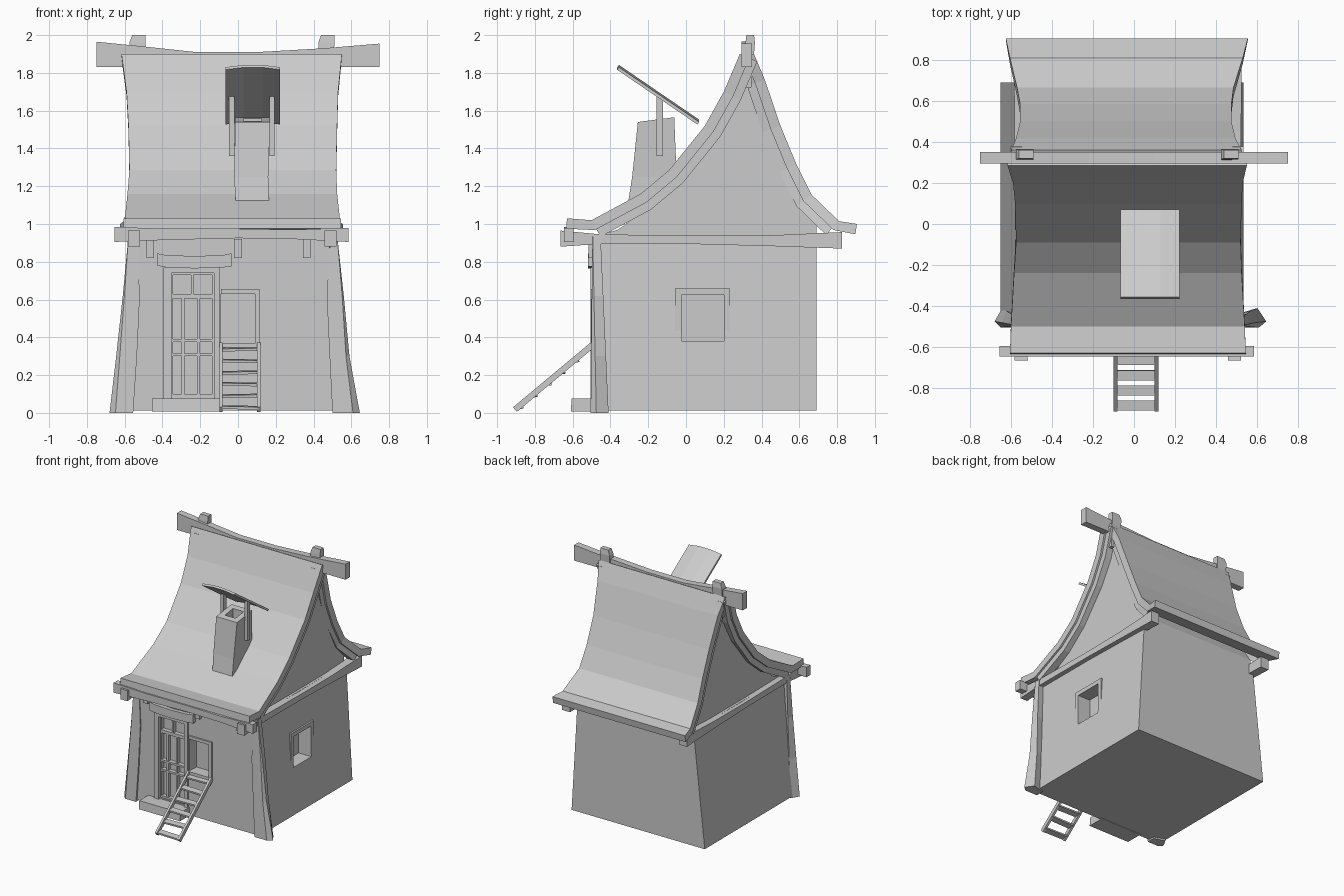
import bpy, bmesh, math
from mathutils import Vector

if "Cube" in bpy.data.objects:
    bpy.data.objects.remove(bpy.data.objects["Cube"])


def loft(name, sections):
    """Closed solid through sections having equal point counts."""
    bm = bmesh.new()
    rings = [[bm.verts.new(p) for p in s] for s in sections]
    n = len(rings[0])
    for a, b in zip(rings, rings[1:]):
        for i in range(n):
            j = (i + 1) % n
            bm.faces.new((a[i], a[j], b[j], b[i]))
    bm.faces.new(rings[0])
    bm.faces.new(rings[-1])
    bmesh.ops.recalc_face_normals(bm, faces=bm.faces)
    me = bpy.data.meshes.new(name)
    bm.to_mesh(me)
    bm.free()
    ob = bpy.data.objects.new(name, me)
    bpy.context.collection.objects.link(ob)
    return ob


def rect(x0, x1, y0, y1, z):
    return [(x0, y0, z), (x1, y0, z), (x1, y1, z), (x0, y1, z)]


def box(name, x0, x1, y0, y1, z0, z1):
    return loft(name, [rect(x0, x1, y0, y1, z0), rect(x0, x1, y0, y1, z1)])


def cut(ob, *bounds):
    c = box("cutter", *bounds)
    c.hide_render = True
    m = ob.modifiers.new("cut", 'BOOLEAN')
    m.operation, m.solver, m.object = 'DIFFERENCE', 'EXACT', c
    bpy.context.view_layer.objects.active = ob
    bpy.ops.object.modifier_apply(modifier=m.name)
    bpy.data.objects.remove(c)


def slab(name, pts, s, d0, d1, xl, xr):
    """Curved sheet following a (y, z) profile between inward offsets d0 and d1."""
    v = [Vector(p) for p in pts]
    secs = []
    for i, p in enumerate(v):
        t = (v[min(i + 1, len(v) - 1)] - v[max(i - 1, 0)]).normalized()
        n = Vector((t.y, -t.x)) * s
        a, b = p + n * d0, p + n * d1
        secs.append([(xl[i], *a), (xr[i], *a), (xr[i], *b), (xl[i], *b)])
    return loft(name, secs)


# walls with recessed door, hatch and side window
walls = loft("walls", [rect(-.65, .535, -.49, .69, .012), rect(-.55, .48, -.49, .69, .94)])
cut(walls, -.355, -.125, -.6, -.45, .085, .745)
cut(walls, -.09, .09, -.6, -.4, .365, .63)
cut(walls, .40, .7, -.025, .20, .38, .625)

# gable block under the roof
gable = [(-.49, .93), (.69, .93), (.69, .99), (.57, 1.22), (.46, 1.48), (.39, 1.7), (.325, 1.86),
         (.25, 1.68), (.17, 1.46), (-.05, 1.2), (-.36, .97)]
loft("gable", [[(x, *p) for p in gable] for x in (-.53, .46)])

# swept roof sheets and barge boards
front = [(-.63, 1.03), (-.5, 1.02), (-.24, 1.16), (-.09, 1.285), (.1, 1.52), (.2, 1.7), (.285, 1.9)]
back = [(.905, 1.0), (.81, 1.015), (.665, 1.155), (.585, 1.315), (.5, 1.52), (.417, 1.765), (.36, 1.9)]
sides = [
    ("front", front, 1, [-.605, -.60, -.585, -.575, -.58, -.59, -.617], [.545, .54, .525, .52, .525, .53, .55]),
    ("back", back, -1, [-.625, -.605, -.57, -.555, -.555, -.575, -.60], [.555, .53, .485, .475, .475, .495, .525])]
for nm, pts, s, xl, xr in sides:
    slab(nm + "_roof", pts, s, 0, .055, xl, xr)
    slab(nm + "_left_barge_board", pts[1:], s, .05, .10, [x + .015 for x in xl[1:]], [x + .07 for x in xl[1:]])
    slab(nm + "_right_barge_board", pts[1:], s, .05, .10, [x - .07 for x in xr[1:]], [x - .015 for x in xr[1:]])


# hewn beams: stations are (position, low z, high z)
def x_beam(name, y0, y1, stations):
    loft(name, [[(x, y0, a), (x, y1, a), (x, y1, b), (x, y0, b)] for x, a, b in stations])


def y_beam(name, x, stations):
    loft(name, [[(x - w, y, a), (x + w, y, a), (x + w, y, b), (x - w, y, b)] for y, a, b, w in stations])


x_beam("ridge_beam", .295, .35, [(-.75, 1.83, 1.965), (-.55, 1.83, 1.945), (-.22, 1.82, 1.91),
                                 (.1, 1.82, 1.91), (.45, 1.83, 1.93), (.75, 1.83, 1.955)])
x_beam("eave_beam", -.645, -.595, [(-.655, .905, .985), (-.4, .915, .975), (0, .925, .975),
                                   (.3, .92, .97), (.585, .905, .98)])
for nm, x in (("left", -.55), ("right", .49)):
    y_beam(nm + "_wall_beam", x, [(-.665, .88, .965, .032), (-.45, .895, .945, .03), (.07, .893, .938, .03),
                                  (.45, .883, .94, .032), (.825, .87, .957, .036)])
for i, x in enumerate((-.465, 0, .365)):
    box(f"rafter_end_{i}", x - .02, x + .02, -.515, -.45, .82, .92)

# ridge pegs
for nm, x in (("left", -.53), ("right", .47)):
    loft(nm + "_ridge_peg", [rect(x - .035, x + .035, .30, .345, 1.72),
                             rect(x - .045, x + .04, .315, .365, 1.96), rect(x - .03, x + .04, .32, .36, 2.0)])

# flared corner posts
for nm, rows in (
        ("left", [(0, -.68, -.555), (.3, -.645, -.535), (.62, -.61, -.52), (.94, -.58, -.535)]),
        ("right", [(0, .645, .50), (.3, .59, .485), (.62, .56, .47), (.94, .525, .49)])):
    secs = []
    for z, xo, xi in rows:
        k = 1 - z
        f, b = -.495 - .01 * k, -.455 + .045 * k
        secs.append([(xi, f, z), (xo + (xi - xo) * .25 * k, f, z), (xo, f + .03 * k, z),
                     (xo + (xi - xo) * .3 * k, b, z), (xi, b - .03 * k, z)])
    loft(nm + "_corner_post", secs)

# door with frame, bars and panes
for i, b in enumerate([(-.395, -.352, .07, .77), (-.128, -.098, .07, .77), (-.352, -.128, .74, .77)]):
    box(f"door_frame_{i}", b[0], b[1], -.505, -.455, b[2], b[3])
x_beam("door_lintel", -.52, -.47, [(-.43, .78, .845), (-.38, .77, .835), (-.23, .765, .83),
                                   (-.08, .77, .835), (-.035, .775, .845)])
loft("door_step", [rect(-.455, -.09, -.61, -.47, .008), rect(-.455, -.09, -.605, -.47, .075)])
for i, (a, b) in enumerate([(-.355, -.343), (-.298, -.284), (-.216, -.202), (-.137, -.125)]):
    box(f"door_bar_{i}", a, b, -.48, -.445, .085, .61)
for i, (a, b) in enumerate([(.085, .1), (.30, .315), (.375, .39), (.605, .63), (.73, .745)]):
    box(f"door_rail_{i}", -.355, -.125, -.485, -.445, a, b)
for i, (a, b) in enumerate([(-.355, -.345), (-.25, -.235), (-.137, -.125)]):
    box(f"door_pane_bar_{i}", a, b, -.482, -.445, .62, .74)

# hatch frame
box("hatch_frame_top", -.09, .115, -.502, -.44, .63, .655)
box("hatch_frame_right", .09, .115, -.502, -.44, .35, .63)
box("hatch_sill", -.09, .115, -.502, -.44, .345, .368)

# side window frame
for i, (a, b, c, d) in enumerate([(-.057, -.025, .38, .658), (.20, .233, .38, .658), (-.025, .20, .625, .658)]):
    box(f"window_frame_{i}", .44, .51, a, b, c, d)

# ladder
top, foot = Vector((-.495, .36)), Vector((-.905, .018))
for nm, x in (("left", -.09), ("right", .11)):
    slab(nm + "_ladder_rail", [foot, top], 1, -.016, .016, [x - .009] * 2, [x + .009] * 2)
for i in range(6):
    p = foot.lerp(top, .02 + i * .18)
    r = box(f"ladder_rung_{i}", -.1, .1, -.024, .024, -.007, .007)
    r.location = (.01, p.x + .012, p.y + .004)
    r.rotation_euler = (.12, .02 * (-1) ** i, 0)

# chimney with open top
chimney = loft("chimney", [rect(-.01, .165, -.315, -.03, 1.06), rect(-.02, .16, -.285, -.05, 1.25),
                           [(-.015, -.255, 1.54), (.17, -.255, 1.54), (.17, -.062, 1.565), (-.015, -.062, 1.565)]])
cut(chimney, .03, .125, -.21, -.105, 1.40, 1.7)
for nm, x in (("left", -.033), ("right", .18)):
    box(nm + "_chimney_post", x - .014, x + .014, -.155, -.122, 1.36, 1.675)

# tilted chimney cover, slightly arched
secs = []
for x, h in ((-.065, -.008), (.03, .004), (.13, .004), (.223, -.008)):
    secs.append([(x, -.365, 1.825 + h), (x, .06, 1.535 + h), (x, .07, 1.548 + h), (x, -.355, 1.838 + h)])
loft("chimney_cover", secs)
